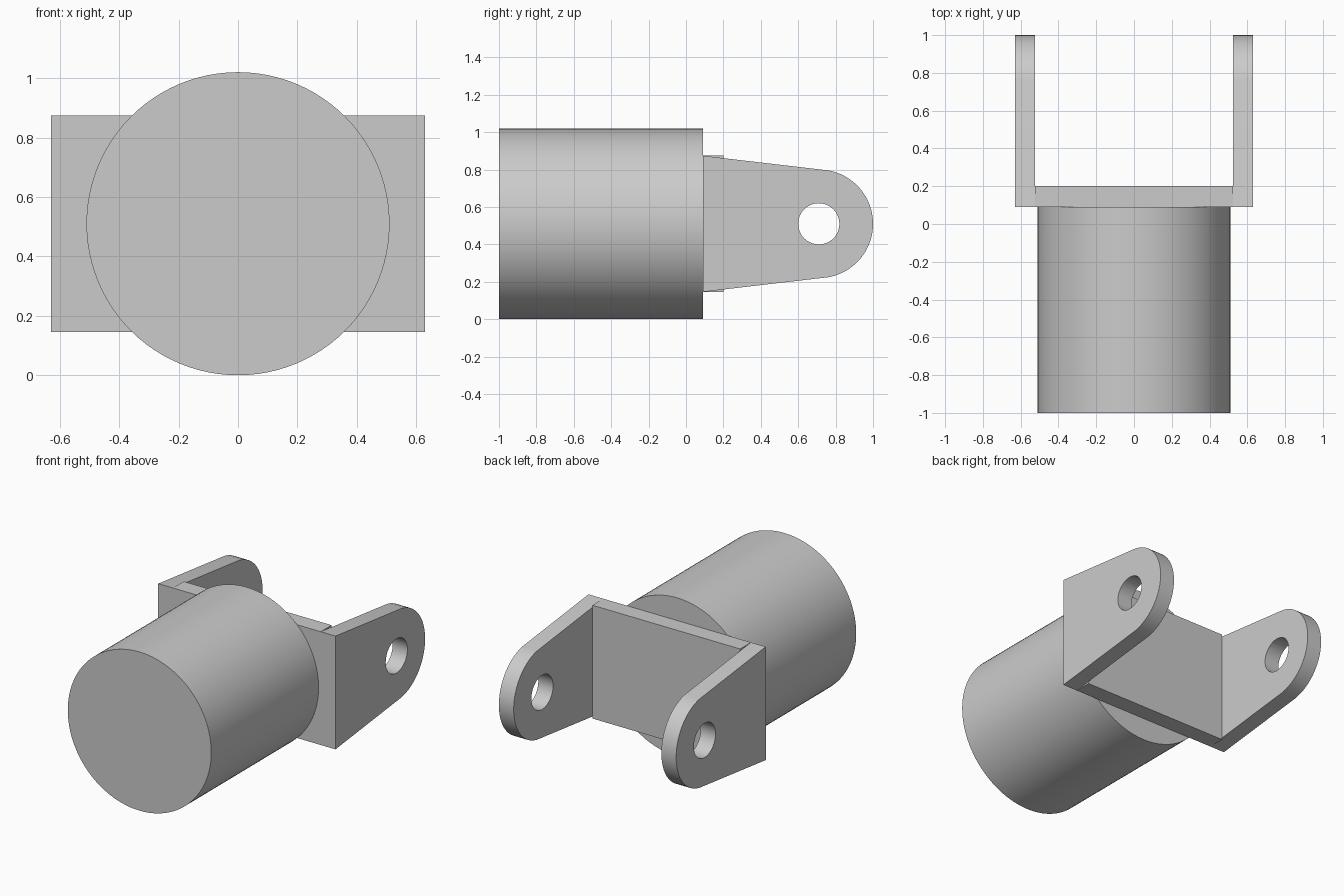
import bpy, bmesh
from math import sin, cos, radians, pi
from mathutils import Matrix, Vector

cube = bpy.data.objects.get("Cube")
if cube:
    bpy.data.objects.remove(cube, do_unlink=True)

# Single grey material
grey = bpy.data.materials.new("plain_grey")
grey.use_nodes = True
grey.diffuse_color = (0.6, 0.6, 0.6, 1)
grey.node_tree.nodes["Principled BSDF"].inputs["Base Color"].default_value = (0.6, 0.6, 0.6, 1)

AXIS_Z = 0.51                 # height of the barrel axis and the pin holes
BACK, PLATE_BACK = 0.09, 0.2  # rear face of barrel, rear face of plate
HALF_H = 0.364                # half height of the bracket plate
INNER, OUTER = 0.525, 0.63    # arm faces in x


def finish(name, bm):
    bmesh.ops.recalc_face_normals(bm, faces=bm.faces)
    mesh = bpy.data.meshes.new(name)
    bm.to_mesh(mesh)
    bm.free()
    mesh.materials.append(grey)
    obj = bpy.data.objects.new(name, mesh)
    bpy.context.collection.objects.link(obj)
    bpy.ops.object.select_all(action="DESELECT")
    obj.select_set(True)
    bpy.context.view_layer.objects.active = obj
    bpy.ops.object.shade_smooth_by_angle(angle=radians(30))
    return obj


def arc(y, radius, start, end, steps):
    return [(y + radius * cos(start + (end - start) * i / steps),
             AXIS_Z + radius * sin(start + (end - start) * i / steps))
            for i in range(steps + 1)]


# Barrel, lying along y
bm = bmesh.new()
place = Matrix.Translation((0, (BACK - 1) / 2, AXIS_Z)) @ Matrix.Rotation(pi / 2, 4, "X")
bmesh.ops.create_cone(bm, cap_ends=True, segments=96, radius1=AXIS_Z, radius2=AXIS_Z,
                      depth=1 + BACK, matrix=place)
finish("barrel", bm)

# Bracket plate joining the arms
bm = bmesh.new()
place = Matrix.Translation((0, (BACK + PLATE_BACK) / 2, AXIS_Z))
size = Matrix.Diagonal((2 * INNER, PLATE_BACK - BACK, 2 * HALF_H, 1))
bmesh.ops.create_cube(bm, size=1, matrix=place @ size)
finish("bracket_plate", bm)


# Tapered arms with a rounded end and a pin hole
def make_arm(name, side):
    bm = bmesh.new()
    tip = arc(0.71, 0.29, radians(-80), radians(80), 40)
    outline = [(BACK, AXIS_Z + HALF_H), (BACK, AXIS_Z - HALF_H)] + tip
    hole = arc(0.71, 0.11, 0, 2 * pi, 48)[:-1]
    edges = []
    for loop in (outline, hole):
        verts = [bm.verts.new((side * INNER, y, z)) for y, z in loop]
        edges += [bm.edges.new((v, verts[i - 1])) for i, v in enumerate(verts)]
    bmesh.ops.triangle_fill(bm, use_beauty=True, use_dissolve=False, edges=edges,
                            normal=Vector((1, 0, 0)))
    result = bmesh.ops.extrude_face_region(bm, geom=bm.faces[:], use_keep_orig=True)
    moved = [g for g in result["geom"] if isinstance(g, bmesh.types.BMVert)]
    bmesh.ops.translate(bm, verts=moved, vec=(side * (OUTER - INNER), 0, 0))
    finish(name, bm)


make_arm("left_arm", 1)
make_arm("right_arm", -1)
